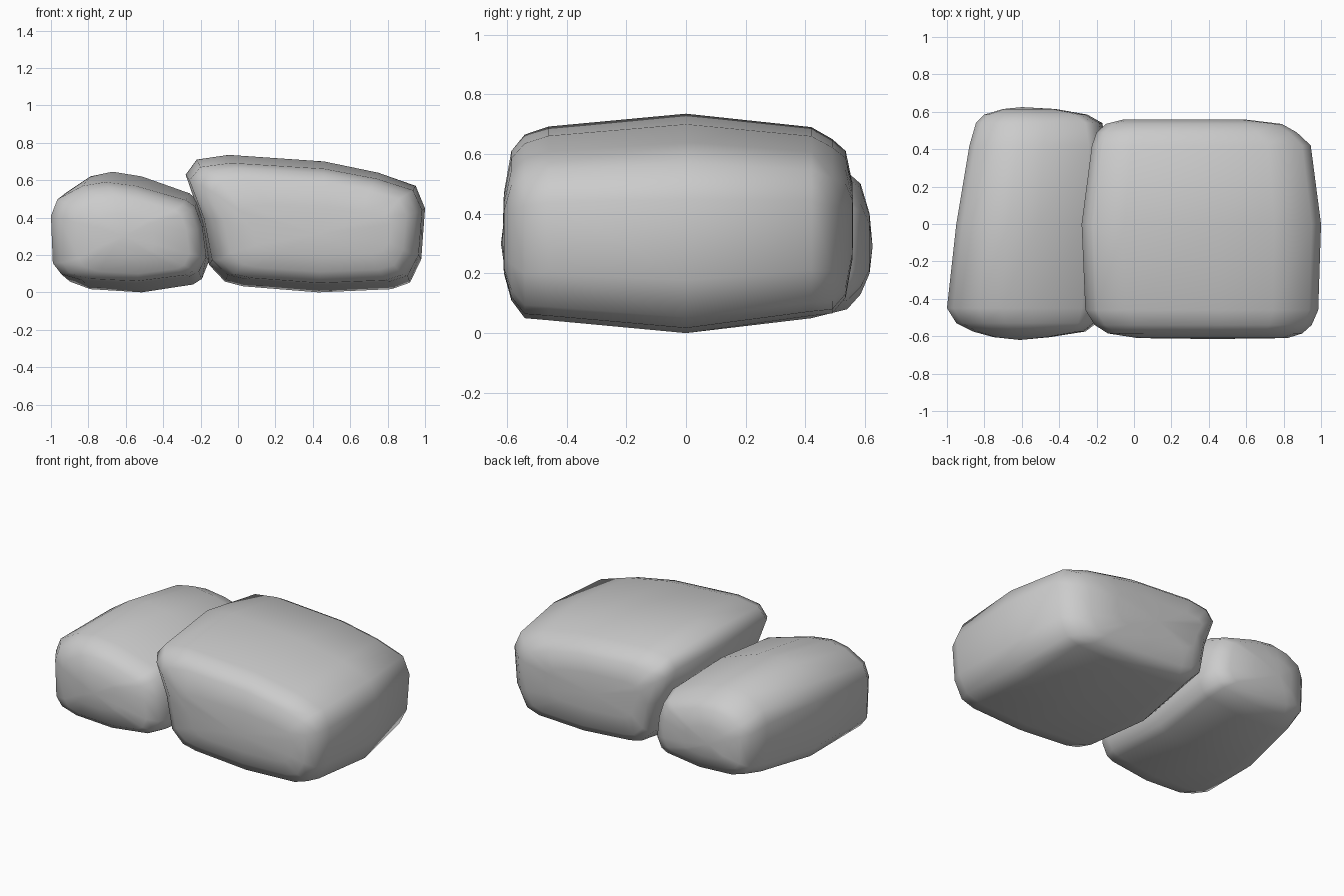
import bpy, bmesh


def make_stone(name, outline, rings, front_tip, back_tip):
    """Loft an xz outline through rings (y, x0, x1, z0, z1), closing with tips."""
    xs = [p[0] for p in outline]
    zs = [p[1] for p in outline]
    unit = [((x - min(xs)) / (max(xs) - min(xs)),
             (z - min(zs)) / (max(zs) - min(zs))) for x, z in outline]
    bm = bmesh.new()
    loops = [[bm.verts.new((x0 + u * (x1 - x0), y, z0 + w * (z1 - z0)))
              for u, w in unit] for y, x0, x1, z0, z1 in rings]
    front, back = bm.verts.new(front_tip), bm.verts.new(back_tip)
    n = len(unit)
    for i in range(n):
        j = (i + 1) % n
        for a, b in zip(loops, loops[1:]):
            bm.faces.new((a[i], a[j], b[j], b[i]))
        bm.faces.new((front, loops[0][j], loops[0][i]))
        bm.faces.new((back, loops[-1][i], loops[-1][j]))
    bmesh.ops.recalc_face_normals(bm, faces=bm.faces)
    for f in bm.faces:
        f.smooth = True
    mesh = bpy.data.meshes.new(name)
    bm.to_mesh(mesh)
    bm.free()
    obj = bpy.data.objects.new(name, mesh)
    bpy.context.collection.objects.link(obj)
    return obj


# Large stone, overhanging towards the small one
make_stone(
    "large_stone",
    [(-0.28, 0.63), (-0.22, 0.71), (-0.05, 0.735), (0.46, 0.70), (0.75, 0.64),
     (0.95, 0.57), (1.0, 0.45), (0.98, 0.18), (0.92, 0.055), (0.82, 0.02),
     (0.43, 0.003), (0.03, 0.035), (-0.07, 0.06), (-0.155, 0.15), (-0.2, 0.4)],
    [(-0.61, 0.02, 0.82, 0.20, 0.47),
     (-0.585, -0.14, 0.90, 0.11, 0.61),
     (-0.54, -0.21, 0.95, 0.05, 0.665),
     (-0.46, -0.26, 0.985, 0.043, 0.692),
     (0.0, -0.28, 1.0, 0.0, 0.735),
     (0.42, -0.225, 0.945, 0.058, 0.69),
     (0.49, -0.20, 0.87, 0.066, 0.65),
     (0.535, -0.15, 0.79, 0.12, 0.61),
     (0.558, -0.06, 0.60, 0.25, 0.50)],
    (0.42, -0.615, 0.31), (0.28, 0.56, 0.36))

# Small skewed stone
make_stone(
    "small_stone",
    [(-1.0, 0.43), (-0.965, 0.535), (-0.83, 0.62), (-0.705, 0.645),
     (-0.54, 0.62), (-0.27, 0.53), (-0.22, 0.49), (-0.18, 0.36), (-0.16, 0.17),
     (-0.20, 0.075), (-0.25, 0.045), (-0.54, 0.003), (-0.83, 0.02),
     (-0.945, 0.06), (-0.99, 0.13)],
    [(-0.605, -0.75, -0.45, 0.20, 0.42),
     (-0.575, -0.86, -0.26, 0.10, 0.51),
     (-0.53, -0.95, -0.20, 0.06, 0.56),
     (-0.45, -1.0, -0.17, 0.05, 0.59),
     (0.0, -0.95, -0.155, 0.0, 0.645),
     (0.42, -0.88, -0.145, 0.05, 0.60),
     (0.54, -0.845, -0.17, 0.08, 0.54),
     (0.585, -0.80, -0.25, 0.13, 0.50),
     (0.615, -0.70, -0.42, 0.20, 0.40)],
    (-0.61, -0.62, 0.30), (-0.60, 0.625, 0.29))
